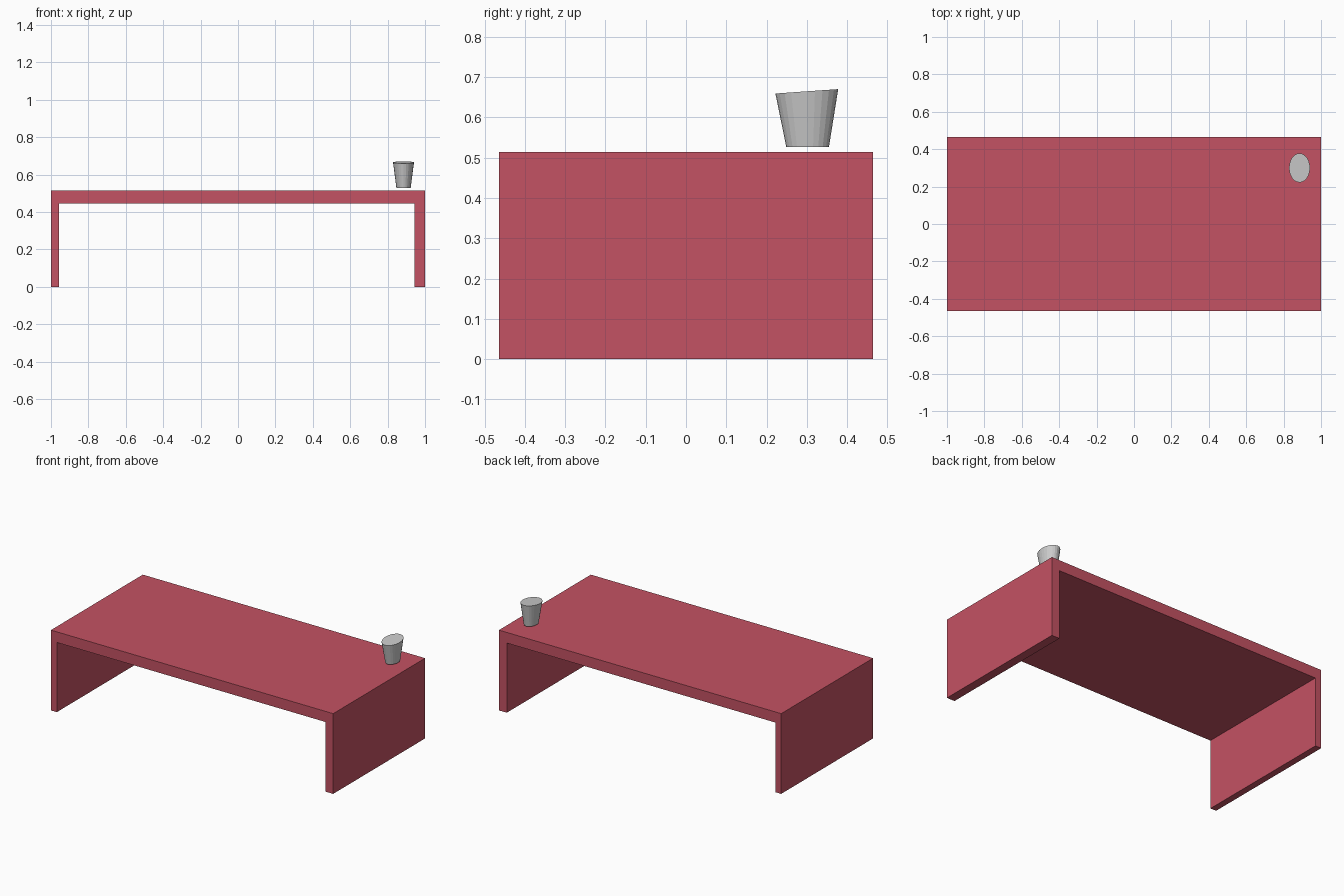
import bpy, bmesh
from math import sin, cos, pi

if "Cube" in bpy.data.objects:
    bpy.data.objects.remove(bpy.data.objects["Cube"])


def make_object(name, bm):
    bmesh.ops.recalc_face_normals(bm, faces=bm.faces)
    mesh = bpy.data.meshes.new(name)
    bm.to_mesh(mesh)
    bm.free()
    obj = bpy.data.objects.new(name, mesh)
    bpy.context.collection.objects.link(obj)
    return obj


# Table: one bracket-shaped profile (x, z) extruded from front to back
HALF_DEPTH = 0.465
profile = [(-1, 0), (-0.958, 0), (-0.958, 0.446), (0.944, 0.446),
           (0.944, 0), (1, 0), (1, 0.514), (-1, 0.514)]
bm = bmesh.new()
front = bm.faces.new([bm.verts.new((x, -HALF_DEPTH, z)) for x, z in profile])
back = bmesh.ops.extrude_face_region(bm, geom=[front], use_keep_orig=True)["geom"]
bmesh.ops.translate(bm, vec=(0, 2 * HALF_DEPTH, 0),
                    verts=[v for v in back if isinstance(v, bmesh.types.BMVert)])
table = make_object("table", bm)

red = bpy.data.materials.new("table_red")
red.diffuse_color = (0.55, 0.085, 0.125, 1)
red.use_nodes = True
red.node_tree.nodes["Principled BSDF"].inputs["Base Color"].default_value = red.diffuse_color
table.data.materials.append(red)

# Cup: tapered oval solid, floating just above the table, rim rising to the back
SIDES = 24
CX, CY = 0.885, 0.30


def ring(bm, rx, ry, z, slope=0.0, shift=0.0):
    angles = [2 * pi * i / SIDES for i in range(SIDES)]
    return [bm.verts.new((CX + rx * cos(a), CY + shift + ry * sin(a), z + slope * ry * sin(a)))
            for a in angles]


bm = bmesh.new()
base = ring(bm, 0.038, 0.053, 0.527, shift=0.002)
rim = ring(bm, 0.056, 0.078, 0.665, slope=0.07)
bm.faces.new(base[::-1])
bm.faces.new(rim)
for i in range(SIDES):
    j = (i + 1) % SIDES
    bm.faces.new((base[i], base[j], rim[j], rim[i]))
make_object("cup", bm)
